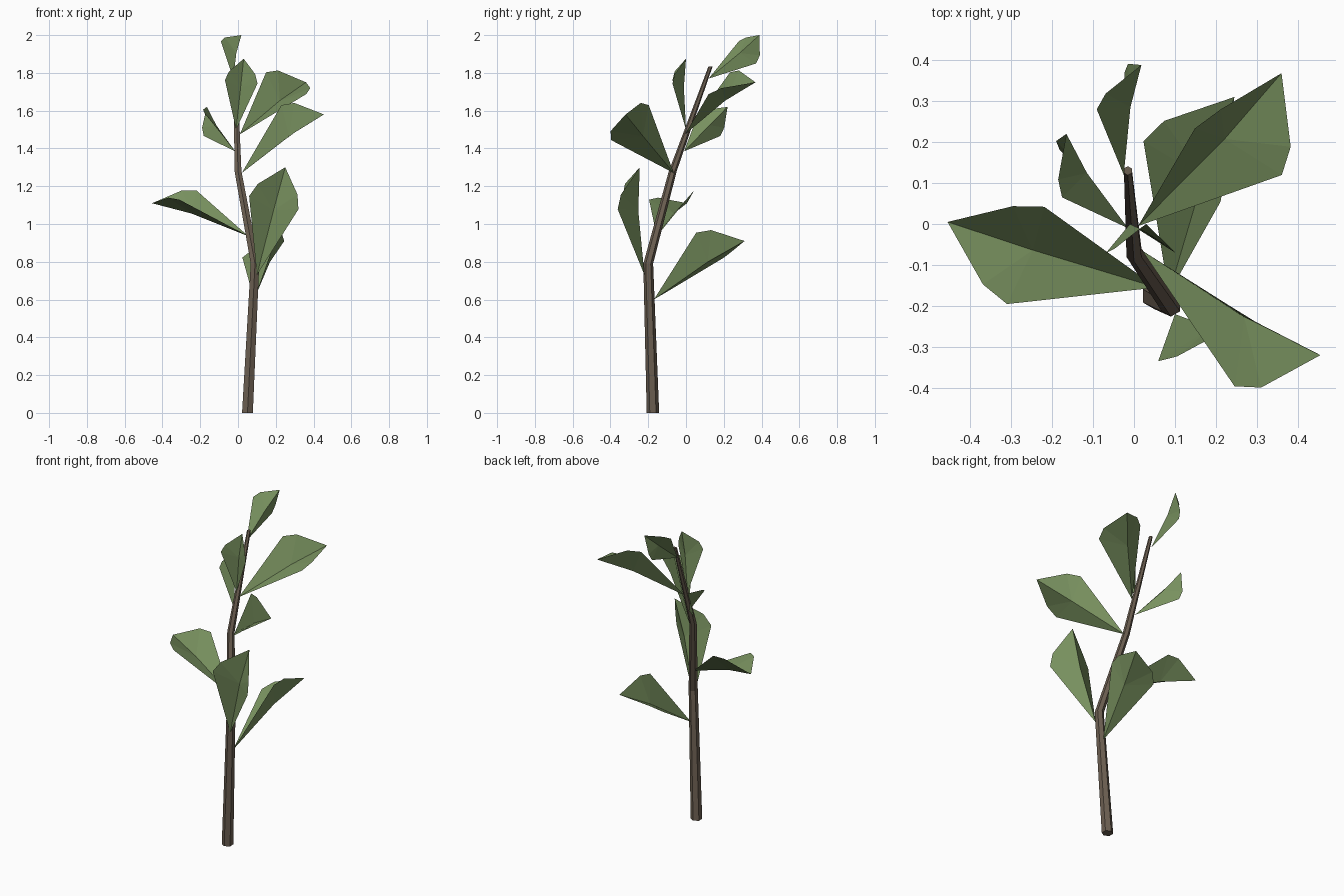
import bpy
import bmesh
import math
from mathutils import Vector

cube = bpy.data.objects.get("Cube")
if cube:
    bpy.data.objects.remove(cube, do_unlink=True)


def make_material(name, rgb):
    mat = bpy.data.materials.new(name)
    mat.use_nodes = True
    color = (*rgb, 1.0)
    mat.diffuse_color = color
    mat.node_tree.nodes["Principled BSDF"].inputs["Base Color"].default_value = color
    return mat


bark = make_material("bark brown", (0.15, 0.115, 0.083))
green = make_material("leaf green", (0.19, 0.285, 0.115))


def finish(bm, name, mat):
    mesh = bpy.data.meshes.new(name)
    bm.to_mesh(mesh)
    bm.free()
    mesh.materials.append(mat)
    obj = bpy.data.objects.new(name, mesh)
    bpy.context.collection.objects.link(obj)
    return obj


def make_stem(path, sides=6):
    """Tapered tube through (centre, radius) stations, capped at both ends."""
    bm = bmesh.new()
    rings = []
    for (x, y, z), radius in path:
        angles = [math.tau * (i + 0.5) / sides for i in range(sides)]
        rings.append([bm.verts.new((x + radius * math.sin(a + math.pi / sides),
                                    y - radius * math.cos(a + math.pi / sides), z))
                      for a in angles])
    for low, high in zip(rings, rings[1:]):
        for i in range(sides):
            j = (i + 1) % sides
            bm.faces.new((low[i], low[j], high[j], high[i]))
    bm.faces.new(rings[0][::-1])
    bm.faces.new(rings[-1])
    return finish(bm, "stem", bark)


def make_leaf(name, base, tip, facing):
    """Folded sheet: straight rib from base to tip, both edges raised towards facing."""
    base, tip = Vector(base), Vector(tip)
    length = (tip - base).length
    along = (tip - base).normalized()
    up = Vector(facing)
    up = (up - along * up.dot(along)).normalized()
    across = along.cross(up)

    bm = bmesh.new()

    def point(t, side, rise):
        return bm.verts.new(base + length * (along * t + across * side + up * rise))

    root, rib, end = point(0, 0, 0), point(0.6, 0, 0.03), point(1, 0, 0)
    for s in (1, -1):
        wide = point(0.675, s * 0.23, 0.19)
        shoulder = point(0.80, s * 0.185, 0.16)
        for face in ((root, wide, rib), (rib, wide, shoulder), (rib, shoulder, end)):
            bm.faces.new(face[::s])
    return finish(bm, name, green)


# Stem, bent at two joints
make_stem([((0.05, -0.175, 0), 0.033),
           ((0.09, -0.20, 0.79), 0.026),
           ((0.0, -0.07, 1.28), 0.021),
           ((-0.015, 0.13, 1.835), 0.011)])

# Leaves, from the lowest up
make_leaf("lower_back_leaf", (0.085, -0.17, 0.60), (0.245, 0.31, 0.91), (-0.67, -0.22, 0.71))
make_leaf("lower_front_leaf", (0.10, -0.22, 0.73), (0.25, -0.245, 1.30), (-0.1, -0.98, 0))
make_leaf("right_leaf", (0.055, -0.155, 0.935), (-0.455, 0.005, 1.11), (0.24, -0.28, 0.93))
make_leaf("left_front_leaf", (0.02, -0.065, 1.27), (0.455, -0.32, 1.58), (-0.68, -0.52, 0.5))
make_leaf("small_right_leaf", (-0.015, -0.01, 1.385), (-0.165, 0.22, 1.62), (-0.9, -0.25, -0.2))
make_leaf("left_back_leaf", (0.01, -0.005, 1.475), (0.36, 0.368, 1.75), (0.05, -0.66, 0.74))
make_leaf("upper_front_leaf", (-0.01, 0.0, 1.50), (0.03, 0.0, 1.875), (0, -1, 0))
make_leaf("top_leaf", (-0.025, 0.12, 1.77), (0.018, 0.388, 2.0), (-0.9, 0.35, -0.25))
